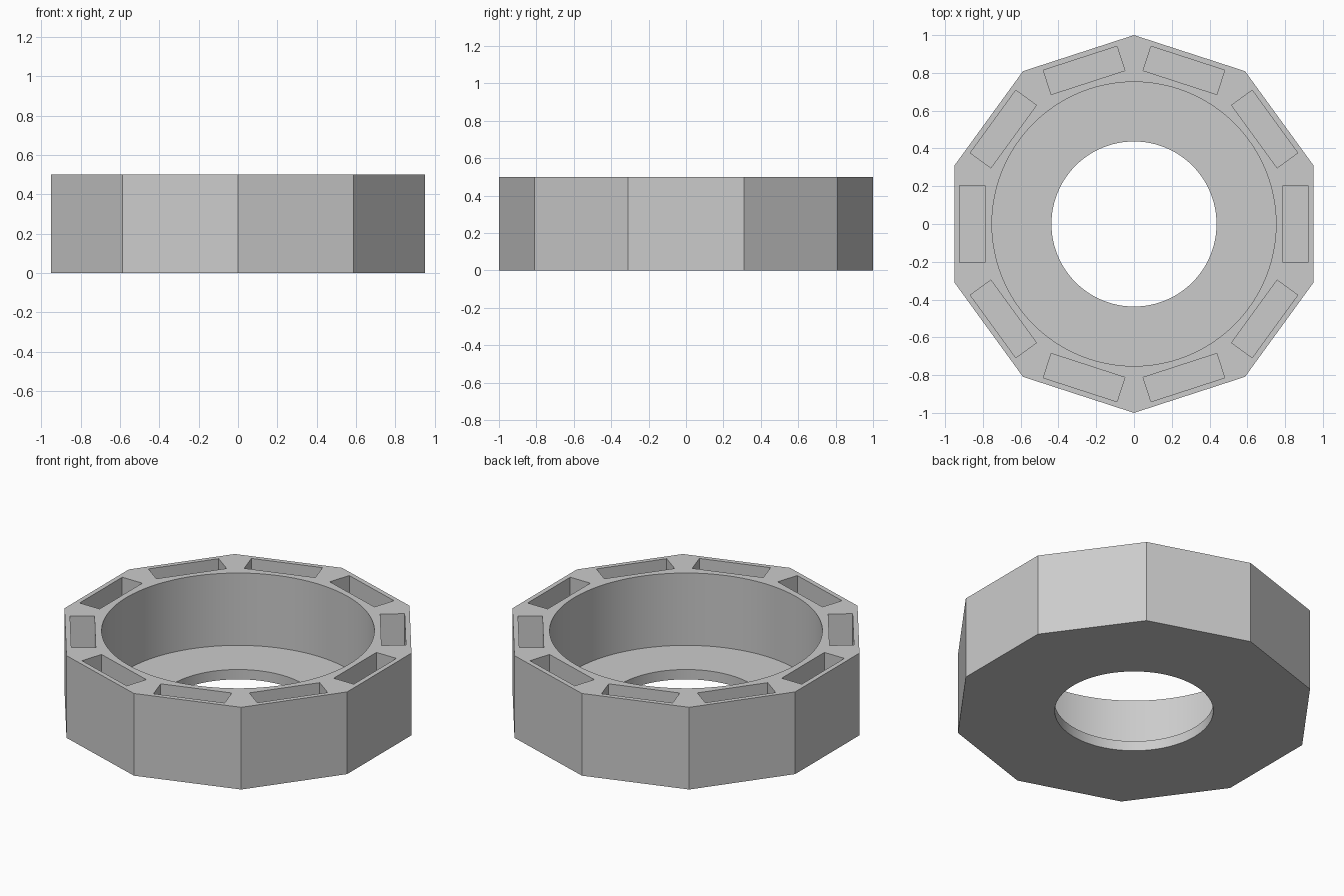
import bpy
import math
from mathutils import Matrix

cube = bpy.data.objects.get("Cube")
if cube:
    bpy.data.objects.remove(cube, do_unlink=True)

SIDES = 10
HEIGHT = 0.5
FLOOR = 0.06

grey = bpy.data.materials.new("light_grey")
grey.use_nodes = True
grey.diffuse_color = (0.6, 0.6, 0.6, 1)
grey.node_tree.nodes["Principled BSDF"].inputs["Base Color"].default_value = (0.6, 0.6, 0.6, 1)


def prism(name, sides, radius, bottom, top, turn=0.0):
    """Upright prism between two heights."""
    bpy.ops.mesh.primitive_cylinder_add(vertices=sides, radius=radius, depth=top - bottom,
                                        location=(0, 0, 0))
    obj = bpy.context.object
    obj.name = name
    obj.data.transform(Matrix.Translation((0, 0, (top + bottom) / 2)) @ Matrix.Rotation(turn, 4, 'Z'))
    return obj


def pocket(index):
    """Rectangular slot cutter, centred behind one outer side."""
    bpy.ops.mesh.primitive_cube_add(size=1, location=(0, 0, 0))
    obj = bpy.context.object
    obj.name = "pocket_cutter"
    turn = Matrix.Rotation(index * math.tau / SIDES, 4, 'Z')
    size = Matrix.Diagonal((0.135, 0.41, HEIGHT, 1))
    obj.data.transform(turn @ Matrix.Translation((0.855, 0, FLOOR + HEIGHT / 2)) @ size)
    return obj


def cut(target, cutter):
    """Subtract a cutter, then discard it."""
    mod = target.modifiers.new("cut", 'BOOLEAN')
    mod.operation = 'DIFFERENCE'
    mod.solver = 'EXACT'
    mod.object = cutter
    bpy.context.view_layer.objects.active = target
    bpy.ops.object.modifier_apply(modifier=mod.name)
    bpy.data.objects.remove(cutter, do_unlink=True)


# Ten-sided outer body with a corner at the front and back
ring = prism("ten_sided_ring", SIDES, 1.0, 0, HEIGHT)

# Wide bore down to the floor, then the narrower through hole
cut(ring, prism("bore_cutter", 96, 0.752, FLOOR, HEIGHT + 0.2))
cut(ring, prism("hole_cutter", 96, 0.437, -0.2, FLOOR + 0.1))

# One deep pocket behind every side
for i in range(SIDES):
    cut(ring, pocket(i))

ring.data.materials.clear()
ring.data.materials.append(grey)

bpy.ops.object.select_all(action='DESELECT')
ring.select_set(True)
bpy.context.view_layer.objects.active = ring
bpy.ops.object.shade_smooth_by_angle(angle=math.radians(25))
